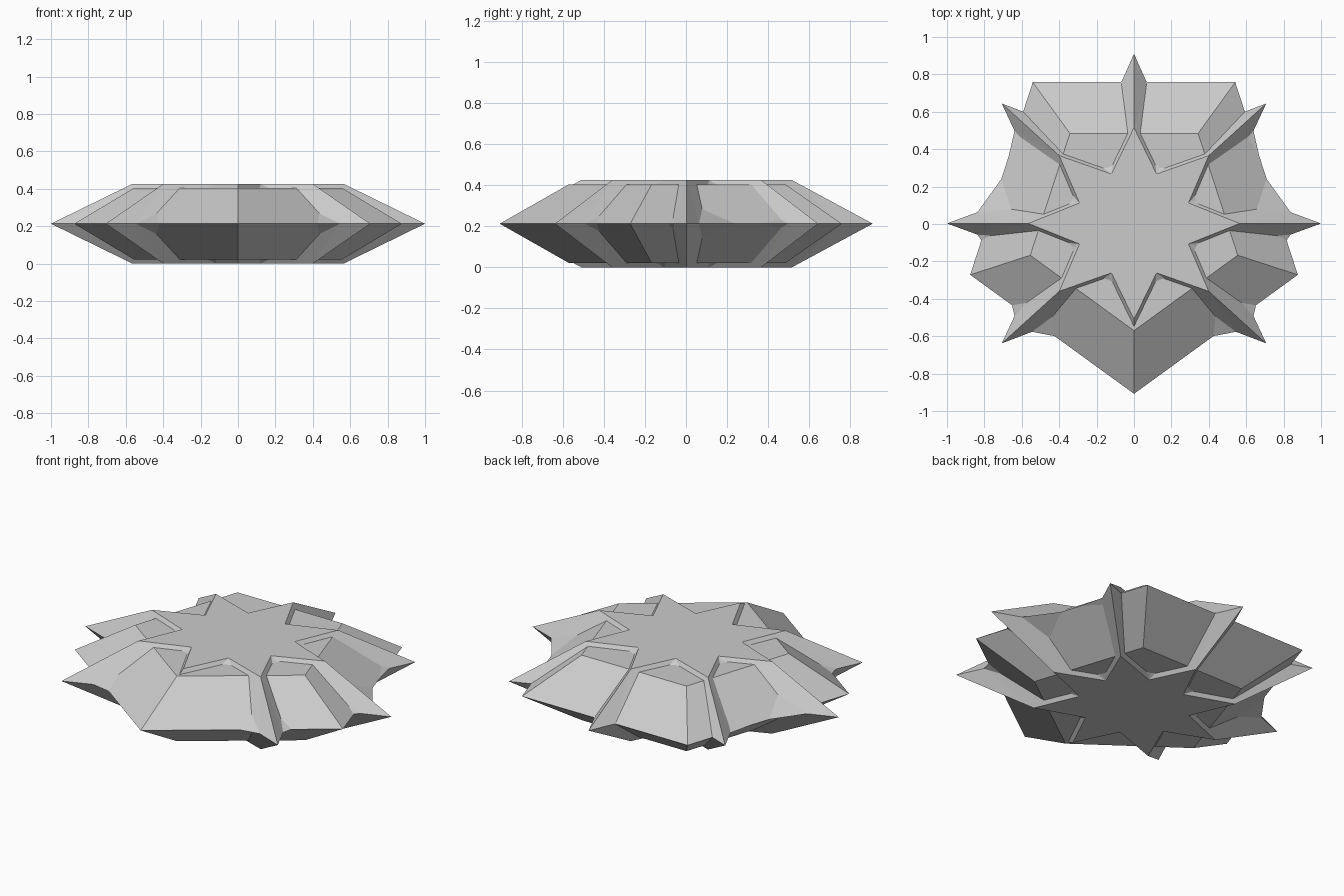
import bpy
import bmesh
from math import sin, cos, pi, radians

if "Cube" in bpy.data.objects:
    bpy.data.objects.remove(bpy.data.objects["Cube"])

MID = 0.213  # height of the widest outline


def ring(bm, points, z, scale_y=1.0, shift_y=0.0):
    """Add a ring of vertices from (radius, degrees) pairs."""
    return [bm.verts.new((r * cos(radians(a)),
                          r * sin(radians(a)) * scale_y + shift_y, z))
            for r, a in points]


def finish(bm, name):
    bmesh.ops.recalc_face_normals(bm, faces=bm.faces)
    mesh = bpy.data.meshes.new(name)
    bm.to_mesh(mesh)
    bm.free()
    obj = bpy.data.objects.new(name, mesh)
    bpy.context.collection.objects.link(obj)
    return obj


# Eight-pointed star: flat caps, sloping walls to a wider, flared outline
bm = bmesh.new()
cap, rim = [], []
for i in range(8):
    a = i * 45
    cap += [(0.565, a), (0.315, a + 22.5)]
    rim += [(1.0, a), (0.84, a + 4.5), (0.75, a + 22.5), (0.84, a + 40.5)]
squash = dict(scale_y=0.907, shift_y=0.003)
middle = ring(bm, rim, MID, **squash)
for z in (0.0, 2 * MID):
    c = ring(bm, cap, z, **squash)
    bm.faces.new(c)
    for i in range(8):
        tip, notch, tip2 = c[2 * i], c[2 * i + 1], c[(2 * i + 2) % 16]
        m = [middle[(4 * i + k) % 32] for k in range(5)]
        for tri in ((tip, m[0], m[1]), (tip, m[1], notch),
                    (notch, m[1], m[2]), (notch, m[2], m[3]),
                    (notch, m[3], tip2), (tip2, m[3], m[4])):
            bm.faces.new(tri)
finish(bm, "eight_point_star")

# Five-sided bevelled plate set slightly inside the star's thickness
bm = bmesh.new()
angles = [-90 + 72 * i for i in range(5)]
middle = ring(bm, [(0.921, a) for a in angles], MID, shift_y=0.013)
for z in (0.021, 2 * MID - 0.021):
    c = ring(bm, [(0.583, a) for a in angles], z, shift_y=0.013)
    bm.faces.new(c)
    for i in range(5):
        j = (i + 1) % 5
        bm.faces.new((c[i], c[j], middle[j], middle[i]))
finish(bm, "five_sided_plate")
